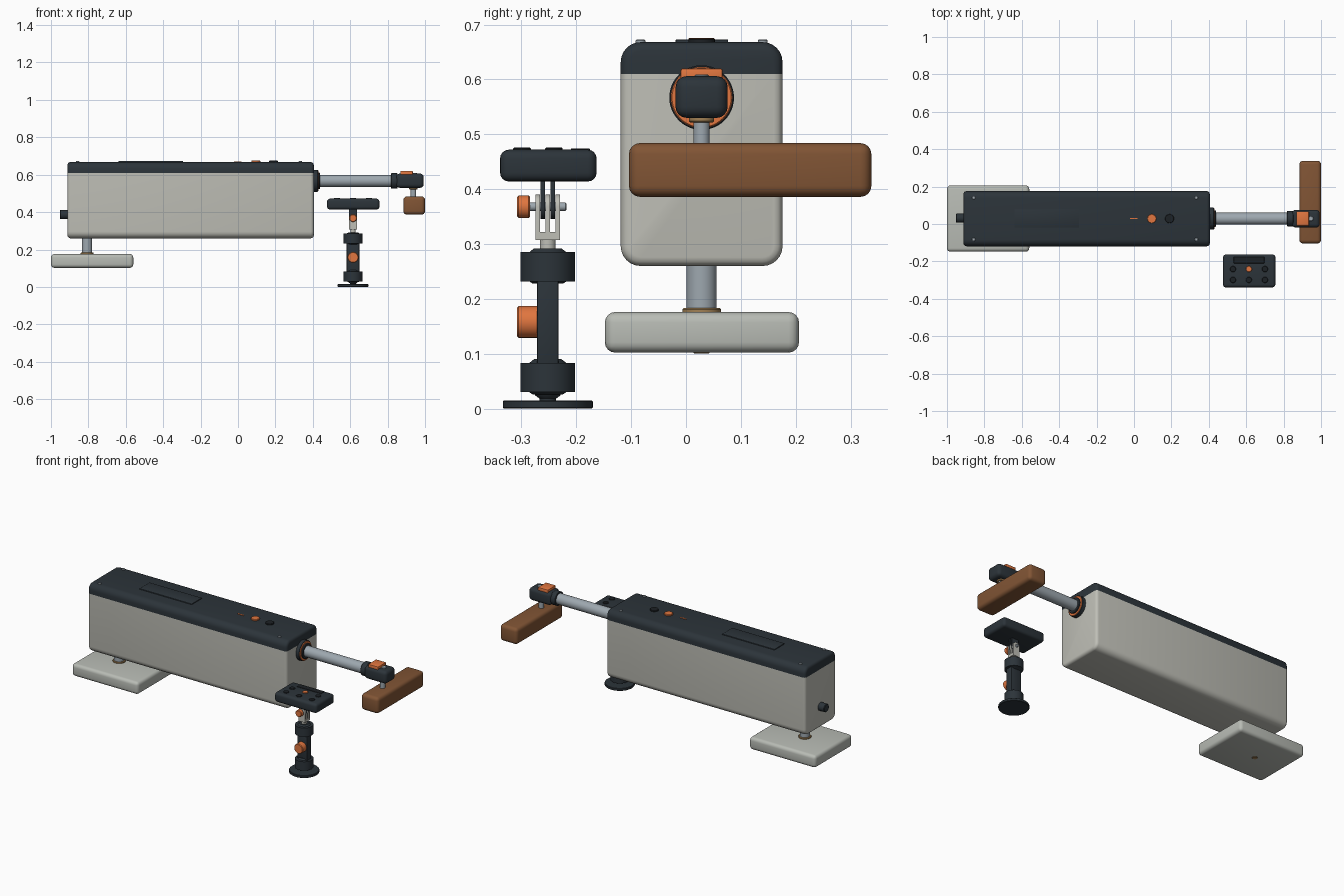
import bpy, bmesh, math
from mathutils import Matrix, Vector

if "Cube" in bpy.data.objects:
    bpy.data.objects.remove(bpy.data.objects["Cube"])


def mat(name, r, g, b):
    m = bpy.data.materials.new(name)
    m.diffuse_color = (r, g, b, 1)
    m.use_nodes = True
    m.node_tree.nodes["Principled BSDF"].inputs["Base Color"].default_value = m.diffuse_color
    return m


SHELL = mat("shell_grey", 0.52, 0.52, 0.47)
FOOT = mat("foot_grey", 0.48, 0.5, 0.46)
DARK = mat("charcoal", 0.025, 0.034, 0.042)
BLACK = mat("button_black", 0.012, 0.015, 0.018)
ORANGE = mat("orange", 0.75, 0.18, 0.05)
BROWN = mat("brown_leather", 0.22, 0.09, 0.035)
STEEL = mat("steel", 0.34, 0.39, 0.43)
BRASS = mat("brass", 0.36, 0.22, 0.09)


def finish(name, bm, material):
    bmesh.ops.recalc_face_normals(bm, faces=bm.faces)
    me = bpy.data.meshes.new(name)
    bm.to_mesh(me)
    bm.free()
    ob = bpy.data.objects.new(name, me)
    bpy.context.collection.objects.link(ob)
    me.materials.append(material)
    bpy.ops.object.select_all(action='DESELECT')
    ob.select_set(True)
    bpy.context.view_layer.objects.active = ob
    bpy.ops.object.shade_smooth_by_angle(angle=math.radians(35))
    return ob


def box_bm(x0, x1, y0, y1, z0, z1):
    bm = bmesh.new()
    size = Matrix.Diagonal((x1 - x0, y1 - y0, z1 - z0, 1))
    mid = Matrix.Translation(((x0 + x1) / 2, (y0 + y1) / 2, (z0 + z1) / 2))
    bmesh.ops.create_cube(bm, size=1, matrix=mid @ size)
    return bm


def bevel(bm, edges, r, seg):
    bmesh.ops.bevel(bm, geom=edges, offset=r, segments=seg, profile=0.5, affect='EDGES')


def box(name, x, y, z, material, r=0.0, seg=4):
    bm = box_bm(*x, *y, *z)
    if r:
        bevel(bm, bm.edges[:], r, seg)
    return finish(name, bm, material)


def lathe(name, origin, axis, profile, material, n=48):
    """Turned part; profile is (distance along axis, radius) from end to end."""
    bm = bmesh.new()
    rot = Vector((0, 0, 1)).rotation_difference(Vector(axis)).to_matrix()
    rings = []
    for h, r in profile:
        rings.append([bm.verts.new(Vector(origin) + rot @ Vector(
            (r * math.cos(2 * math.pi * i / n), r * math.sin(2 * math.pi * i / n), h)))
            for i in range(n)])
    for a, b in zip(rings, rings[1:]):
        for i in range(n):
            bm.faces.new((a[i], a[(i + 1) % n], b[(i + 1) % n], b[i]))
    bm.faces.new(rings[0])
    bm.faces.new(rings[-1])
    return finish(name, bm, material)


def rod(name, origin, axis, h0, h1, r, material, c=0.002, n=48):
    return lathe(name, origin, axis, [(h0, r - c), (h0 + c, r), (h1 - c, r), (h1, r - c)], material, n)


def lug(name, x, y, z, r, end, thick, material):
    """Flat plate rounded about (x, z), running to height end."""
    s = 1 if end < z else -1
    pts = [(x + r * math.cos(math.pi * i / 16), z + s * r * math.sin(math.pi * i / 16)) for i in range(17)]
    pts += [(x - r, end), (x + r, end)]
    bm = bmesh.new()
    f = bm.faces.new([bm.verts.new((px, y - thick / 2, pz)) for px, pz in pts])
    ext = bmesh.ops.extrude_face_region(bm, geom=[f])
    bmesh.ops.translate(bm, vec=(0, thick, 0), verts=[v for v in ext["geom"] if isinstance(v, bmesh.types.BMVert)])
    return finish(name, bm, material)


X, Y, Z = (1, 0, 0), (0, 1, 0), (0, 0, 1)
CY = 0.0285

# Main housing: one rounded block cut into shell and lid
for name, material, below in (("housing_shell", SHELL, True), ("housing_lid", DARK, False)):
    bm = box_bm(-0.912, 0.405, -0.119, 0.176, 0.26, 0.668)
    bevel(bm, [e for e in bm.edges if abs(e.verts[0].co.x - e.verts[1].co.x) > 0.5], 0.036, 6)
    bevel(bm, [e for e in bm.edges if abs(e.verts[0].co.x - e.verts[1].co.x) < 1e-4], 0.016, 3)
    cut = bmesh.ops.bisect_plane(bm, geom=bm.verts[:] + bm.edges[:] + bm.faces[:], plane_co=(0, 0, 0.61),
                                 plane_no=Z, clear_outer=below, clear_inner=not below)
    bmesh.ops.holes_fill(bm, edges=[e for e in bm.edges if e.is_boundary])
    finish(name, bm, material)

# Lid details
box("lid_panel", (-0.64, -0.293), (-0.019, 0.077), (0.66, 0.673), DARK, 0.002, 2)
box("indicator_strip", (-0.022, 0.018), (CY - 0.003, CY + 0.003), (0.66, 0.671), ORANGE)
rod("power_button", (0.095, CY, 0), Z, 0.66, 0.676, 0.024, ORANGE)
rod("mode_button", (0.19, CY, 0), Z, 0.66, 0.675, 0.024, BLACK)
for i, sx in enumerate((-0.857, 0.333)):
    for j, sy in enumerate((-0.083, 0.14)):
        rod(f"lid_screw_{i}{j}", (sx, sy, 0), Z, 0.66, 0.673, 0.009, STEEL, n=20)

# Rear knob
rod("rear_knob", (0, 0.031, 0.387), X, -0.953, -0.9, 0.024, DARK, 0.003)

# Foot
box("foot_pad", (-1.0, -0.56), (-0.148, 0.206), (0.102, 0.176), FOOT, 0.019)
rod("foot_post", (-0.807, CY, 0), Z, 0.15, 0.27, 0.0275, STEEL)
rod("foot_washer", (-0.807, CY, 0), Z, 0.17, 0.183, 0.035, BRASS)
rod("foot_bolt", (-0.807, CY, 0), Z, 0.1, 0.115, 0.015, BRASS)

# Telescopic arm
AX = (0, CY, 0.567)
rod("arm_collar", AX, X, 0.395, 0.427, 0.059, DARK, 0.002)
rod("arm_collar_ring", AX, X, 0.42, 0.43, 0.056, ORANGE)
rod("arm_bushing", AX, X, 0.42, 0.438, 0.044, DARK)
rod("arm_tube", AX, X, 0.43, 0.84, 0.032, STEEL)
rod("arm_end_collar", AX, X, 0.818, 0.852, 0.041, DARK)
box("arm_head", (0.845, 0.993), (-0.019, 0.076), (0.53, 0.606), DARK, 0.02)
box("head_latch", (0.868, 0.935), (-0.01, 0.067), (0.595, 0.62), ORANGE, 0.004, 2)
rod("head_bolt", (0.946, CY, 0), Z, 0.59, 0.609, 0.013, STEEL)
rod("grip_post", (0.938, CY, 0), Z, 0.47, 0.54, 0.0147, STEEL)
rod("grip_washer", (0.938, CY, 0), Z, 0.522, 0.533, 0.023, BRASS)
box("grip_pad", (0.884, 1.0), (-0.104, 0.338), (0.386, 0.484), BROWN, 0.02)

# Control stand
SX, SY = 0.615, -0.252
S = (SX, SY, 0)
rod("stand_base", S, Z, 0, 0.015, 0.082, DARK, 0.002, 64)
lathe("stand_neck", S, Z, [(0.01, 0.015), (0.018, 0.015), (0.024, 0.023), (0.04, 0.03)], DARK)
for name, z in (("lower", 0.03), ("upper", 0.232)):
    lathe(f"{name}_stand_collar", S, Z, [(z - 0.004, 0.028), (z, 0.034), (z, 0.05), (z + 0.053, 0.05),
                                         (z + 0.053, 0.034), (z + 0.06, 0.025)], DARK)
box("stand_shaft", (SX - 0.034, SX + 0.034), (SY - 0.02, SY + 0.02), (0.07, 0.25), DARK, 0.004, 2)
rod("stand_knob", (SX, 0, 0.158), Y, -0.308, -0.265, 0.029, ORANGE, 0.003, 32)

# Hinge: three-prong fork, two-prong tongue, pin and knob
rod("fork_stem", S, Z, 0.28, 0.315, 0.0145, SHELL)
box("fork_base", (SX - 0.022, SX + 0.022), (SY - 0.0222, SY + 0.0222), (0.307, 0.322), SHELL)
for i in (-1, 0, 1):
    lug(f"fork_prong_{i + 2}", SX, SY + i * 0.018, 0.368, 0.022, 0.32, 0.0085, SHELL)
for i in (-1, 1):
    lug(f"tongue_prong_{i + 2}", SX, SY + i * 0.009, 0.368, 0.022, 0.42, 0.008, DARK)
rod("hinge_pin", (SX, 0, 0.368), Y, -0.29, -0.218, 0.0078, STEEL, n=24)
rod("hinge_knob", (SX, 0, 0.368), Y, -0.308, -0.284, 0.0205, ORANGE, 0.003, 32)

# Control panel with screen and buttons
box("control_panel", (0.476, 0.756), (-0.339, -0.163), (0.414, 0.472), DARK, 0.016)
box("control_screen", (0.533, 0.697), (-0.21, -0.175), (0.465, 0.474), BLACK, 0.001, 1)
for r, by in enumerate((-0.241, -0.299)):
    for c, bx in enumerate((0.529, 0.614, 0.7)):
        hot = r == 0 and c == 1
        rod(f"control_button_{r}{c}", (bx, by, 0), Z, 0.465, 0.476, 0.016, ORANGE if hot else BLACK, n=28)
